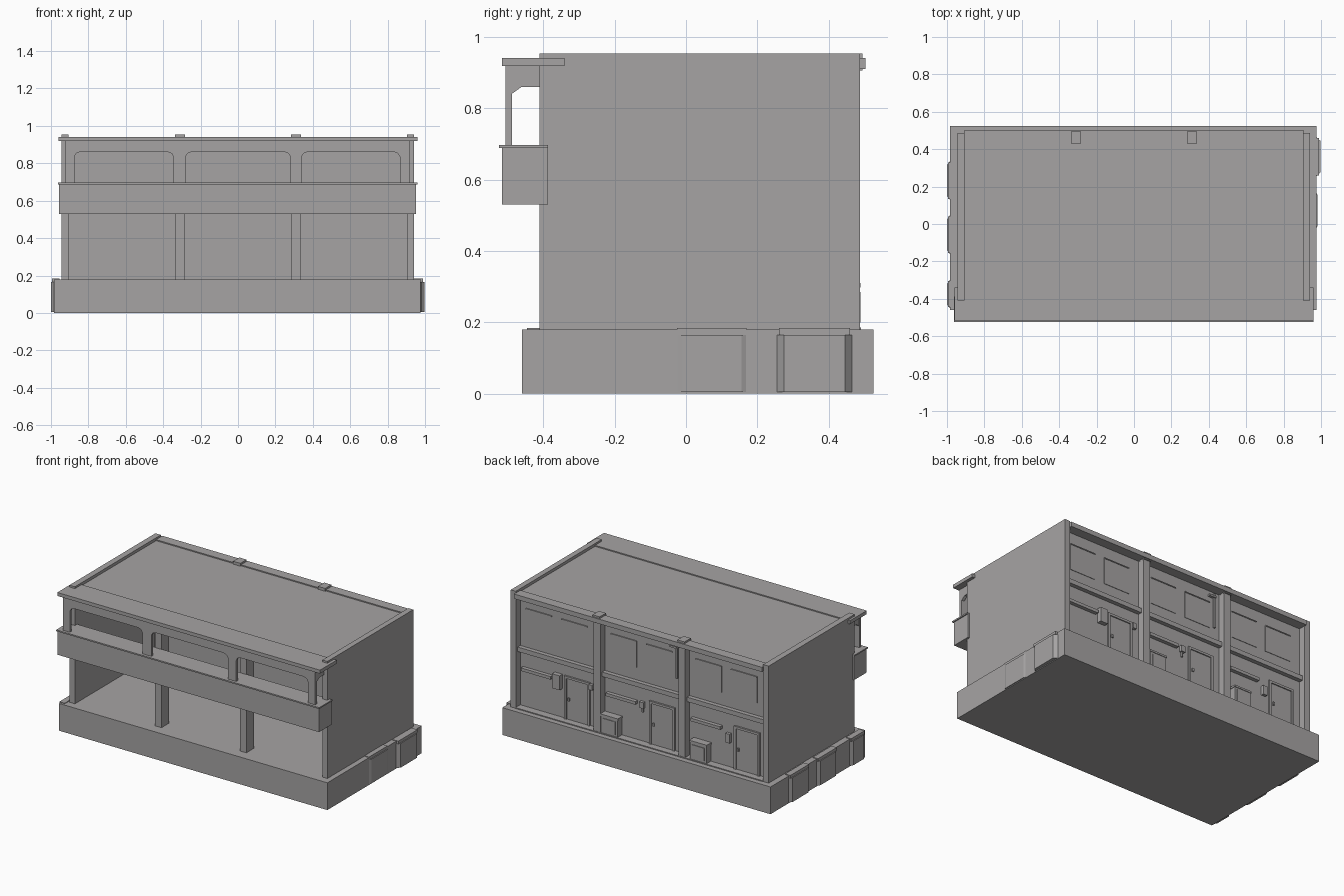
import bpy, bmesh

mat = bpy.data.materials.new("concrete_grey")
mat.diffuse_color = (0.38, 0.37, 0.37, 1)


def finish(name, bm):
    bmesh.ops.recalc_face_normals(bm, faces=bm.faces)
    me = bpy.data.meshes.new(name)
    bm.to_mesh(me)
    bm.free()
    me.materials.append(mat)
    ob = bpy.data.objects.new(name, me)
    bpy.context.collection.objects.link(ob)
    return ob


def box(name, x0, x1, y0, y1, z0, z1):
    bm = bmesh.new()
    bmesh.ops.create_cube(bm, size=1)
    for v in bm.verts:
        v.co = (x0 if v.co.x < 0 else x1, y0 if v.co.y < 0 else y1, z0 if v.co.z < 0 else z1)
    return finish(name, bm)


def prism(name, pts, axis, a, b):
    """Extrude a 2D outline along an axis (0 x, 1 y, 2 z) from a to b."""
    bm = bmesh.new()

    def co(p, d):
        c = list(p)
        c.insert(axis, d)
        return c
    lo = [bm.verts.new(co(p, a)) for p in pts]
    hi = [bm.verts.new(co(p, b)) for p in pts]
    bm.faces.new(lo)
    bm.faces.new(hi)
    n = len(pts)
    for i in range(n):
        bm.faces.new((lo[i], lo[(i + 1) % n], hi[(i + 1) % n], hi[i]))
    return finish(name, bm)


# Foundation
box("foundation", -0.985, 0.975, -0.46, 0.525, 0, 0.18)


# Stones along both ends of the foundation
def stone(side, face, out, y0, y1):
    c = 0.02
    inner = face - side * 0.02
    prism("foundation_stone", [(inner, y0), (face, y0), (out, y0 + c), (out, y1 - c), (face, y1), (inner, y1)],
          2, 0.005, 0.165)
    a, b = sorted((face - side * 0.03, out - side * 0.006))
    box("stone_cap", a, b, y0 + 0.005, y1 - 0.005, 0.165, 0.184)


for y0, y1 in ((0.13, 0.335), (-0.16, 0.045), (-0.45, -0.3)):
    stone(-1, -0.985, -1.0, y0, y1)
stone(1, 0.975, 0.996, 0.255, 0.465)
stone(1, 0.972, 0.981, -0.03, 0.175)

# Shell: end walls, rear wall, roof
box("left_wall", -0.945, -0.905, -0.41, 0.487, 0.18, 0.953)
box("right_wall", 0.903, 0.94, -0.41, 0.487, 0.18, 0.953)
box("rear_wall", -0.91, 0.91, 0.42, 0.44, 0.18, 0.92)
box("roof", -0.91, 0.91, -0.40, 0.44, 0.915, 0.934)
box("front_eave", -0.96, 0.96, -0.515, -0.34, 0.918, 0.941)
box("rear_cornice", -0.907, 0.905, 0.437, 0.503, 0.91, 0.941)
box("rear_floor_ledge", -0.907, 0.905, 0.435, 0.468, 0.548, 0.578)
box("rear_skirting", -0.907, 0.905, 0.435, 0.49, 0.178, 0.186)

# Front and rear columns
for x in (-0.31, 0.31):
    box("front_pillar", x - 0.024, x + 0.024, -0.39, -0.31, 0.18, 0.92)
    box("rear_pillar", x - 0.025, x + 0.025, 0.43, 0.487, 0.18, 0.92)
    box("rear_pillar_cap", x - 0.026, x + 0.026, 0.43, 0.495, 0.905, 0.953)

# Balcony parapet and its cap
box("balcony_parapet", -0.957, 0.953, -0.515, -0.387, 0.53, 0.69)
box("balcony_cap", -0.962, 0.96, -0.524, -0.387, 0.688, 0.697)

# Balcony screen with three chamfered openings
outline = [(-0.925, 0.69), (-0.925, 0.92), (0.918, 0.92), (0.918, 0.69)]
for a, b in ((0.34, 0.865), (-0.28, 0.28), (-0.875, -0.345)):
    outline += [(b, 0.69), (b, 0.835), (b - 0.01, 0.853), (b - 0.03, 0.861),
                (a + 0.03, 0.861), (a + 0.01, 0.853), (a, 0.835), (a, 0.69)]
prism("balcony_screen", outline, 1, -0.505, -0.488)
bracket = [(-0.504, 0.69), (-0.488, 0.69), (-0.488, 0.84), (-0.46, 0.86),
           (-0.40, 0.86), (-0.40, 0.92), (-0.504, 0.92)]
prism("left_end_bracket", bracket, 0, -0.924, -0.905)
prism("right_end_bracket", bracket, 0, 0.898, 0.917)


# Rear wall fittings, repeated per bay
def rear(name, x0, x1, z0, z1, depth):
    return box(name, x0, x1, 0.435, 0.44 + depth, z0, z1)


for c in (0.62, 0.0, -0.62):
    d = c - 0.138
    rear("door_panel", d - 0.078, d + 0.078, 0.186, 0.455, 0.005)
    for s in (-1, 1):
        rear("door_jamb", d + s * 0.085 - 0.008, d + s * 0.085 + 0.008, 0.186, 0.47, 0.012)
    rear("door_head", d - 0.093, d + 0.093, 0.455, 0.47, 0.012)
    rear("door_handle", d + 0.055, d + 0.067, 0.31, 0.33, 0.014)
    rear("window_canopy", c + 0.045, c + 0.262, 0.425, 0.445, 0.025)
    # Upper windows: thin plate with a raised head
    for w in (0.145, -0.115):
        rear("upper_window", c + w - 0.095, c + w + 0.095, 0.66, 0.83, 0.003)
        rear("window_head", c + w - 0.095, c + w + 0.095, 0.83, 0.836, 0.007)

# Single fittings: meter box, lamps, cooling units, vent pipe
rear("meter_box", 0.595, 0.65, 0.375, 0.47, 0.03)
rear("door_lamp", 0.365, 0.39, 0.43, 0.465, 0.02)
rear("wall_lamp", -0.01, 0.02, 0.41, 0.45, 0.02)
rear("wall_lamp_stem", 0.0, 0.01, 0.38, 0.41, 0.01)
rear("wall_lantern", -0.64, -0.61, 0.35, 0.41, 0.02)
rear("vent_pipe", -0.25, -0.238, 0.67, 0.9, 0.012)
rear("vent_pipe_elbow", -0.25, -0.2, 0.87, 0.882, 0.018)
for x in (0.22, -0.43):
    rear("cooling_unit", x - 0.06, x + 0.06, 0.18, 0.3, 0.045)
    rear("cooling_unit_lid", x - 0.064, x + 0.064, 0.298, 0.31, 0.049)
    rear("cooling_unit_grille", x - 0.045, x + 0.045, 0.2, 0.285, 0.049)
